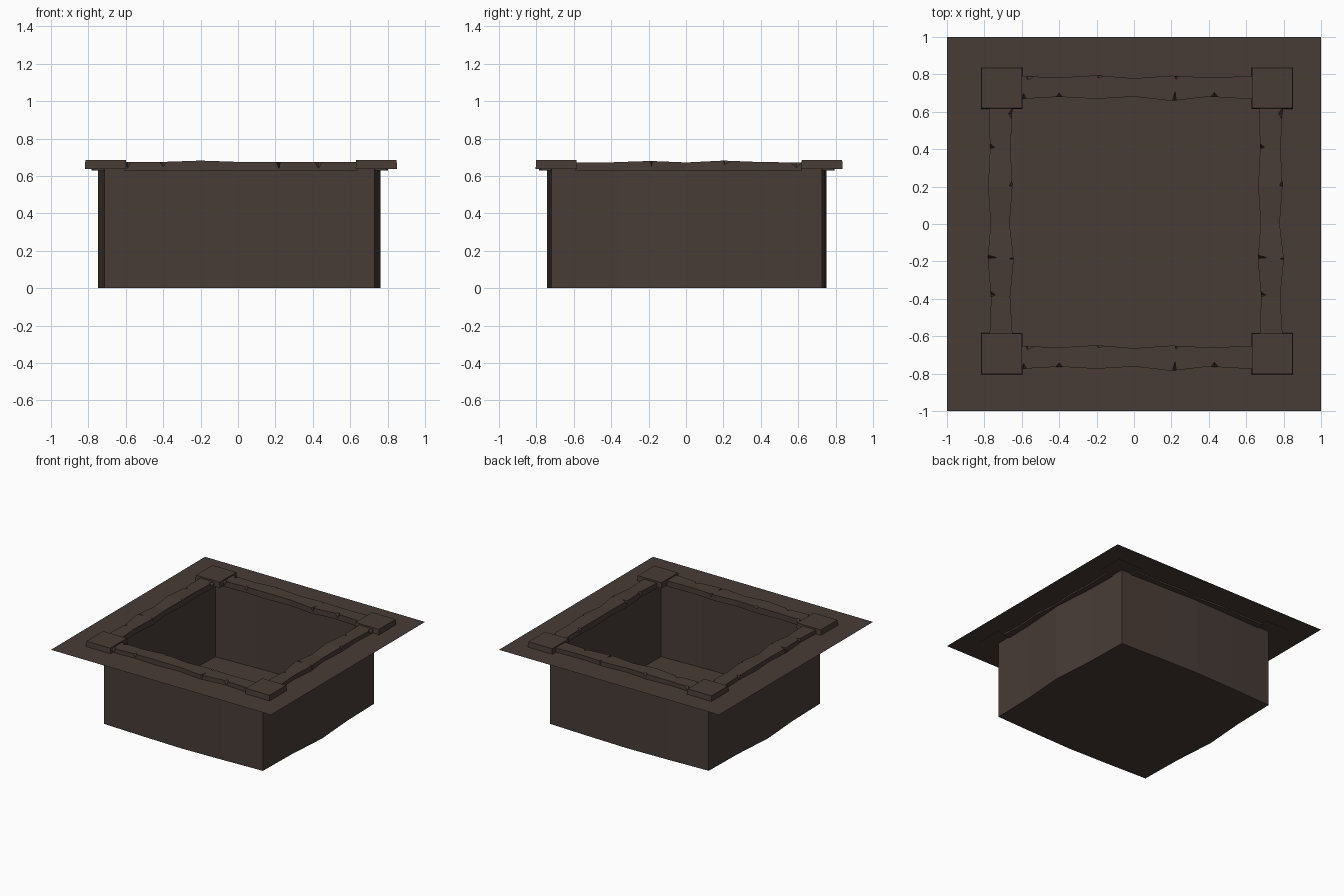
import bpy, bmesh

if "Cube" in bpy.data.objects:
    bpy.data.objects.remove(bpy.data.objects["Cube"])

GROUND = 0.64

mat = bpy.data.materials.new("dark earth brown")
mat.diffuse_color = (0.065, 0.045, 0.037, 1)
mat.use_nodes = True
mat.node_tree.nodes["Principled BSDF"].inputs["Base Color"].default_value = mat.diffuse_color


def make(name, bm, recalc=True):
    bmesh.ops.remove_doubles(bm, verts=bm.verts, dist=0.0001)
    if recalc:
        bmesh.ops.recalc_face_normals(bm, faces=bm.faces)
    me = bpy.data.meshes.new(name)
    bm.to_mesh(me)
    bm.free()
    me.materials.append(mat)
    ob = bpy.data.objects.new(name, me)
    bpy.context.collection.objects.link(ob)
    return ob


def interp(pts, t):
    for (a, va), (b, vb) in zip(pts, pts[1:]):
        if t <= b:
            return va + (vb - va) * (t - a) / (b - a)
    return pts[-1][1]


# Outlines running counter-clockwise: square ground edge and bulging pit edge
def loop(half, cx, cy, bulge_x, bulge_y):
    out = []
    for side in range(4):
        b = bulge_y if side % 2 == 0 else bulge_x
        for i in range(4):
            u = -half + half * i / 2
            v = half + b[i]
            x, y = [(u, -v), (v, u), (-u, v), (-v, -u)][side]
            out.append((x + cx, y + cy))
    return out


outer = loop(1, 0, 0, [0] * 4, [0] * 4)
pit = loop(0.722, 0.007, 0.004, [0, 0.008, 0.034, 0.008], [0, 0.014, 0.024, 0.014])


def strip(name, a, za, b, zb):
    bm = bmesh.new()
    va = [bm.verts.new((x, y, za)) for x, y in a]
    vb = [bm.verts.new((x, y, zb)) for x, y in b]
    n = len(a)
    for i in range(n):
        j = (i + 1) % n
        bm.faces.new((va[i], va[j], vb[j], vb[i]))
    return make(name, bm, False)


# Ground sheet with an opening, pit walls and pit floor
strip("ground", outer, GROUND, pit, GROUND)
strip("pit_walls", pit, GROUND, pit, 0)
bm = bmesh.new()
f = bm.faces.new([bm.verts.new((x, y, 0)) for x, y in pit])
bmesh.ops.triangulate(bm, faces=[f])
make("pit_floor", bm, False)


# Worn edging beam: wavy sides, with chipped top edges
def beam(name, lo, hi, top, chips, vertical, shift):
    stations = {t for t, _ in lo} | {t for t, _ in top}
    for t, side, d, w in chips:
        stations |= {t - w, t, t + w}
    end0, end1 = lo[0][0], lo[-1][0]
    stations = sorted(s for s in stations if end0 <= s <= end1)
    bm = bmesh.new()
    rings = []
    for s in stations:
        a, b, z = interp(lo, s), interp(hi, s), interp(top, s)
        cut = [0, 0]
        for t, side, d, w in chips:
            if abs(s - t) < 1e-6:
                cut[side] = d
        da, db = [min(0.036, c * 1.4) for c in cut]
        sec = [(a, 0.628), (b, 0.628), (b, z - db), (b - cut[1], z),
               (a + cut[0], z), (a, z - da)]
        ring = []
        for c, h in sec:
            p = (c + shift, s, h) if vertical else (s, c + shift, h)
            ring.append(bm.verts.new(p))
        rings.append(ring)
    for r, q in zip(rings, rings[1:]):
        for i in range(6):
            j = (i + 1) % 6
            bm.faces.new((r[i], r[j], q[j], q[i]))
    bm.faces.new(rings[0])
    bm.faces.new(rings[-1])
    make(name, bm)


ts = [-0.61, -0.4, -0.2, 0, 0.2, 0.4, 0.64]
tv = [-0.59, -0.39, -0.19, 0, 0.2, 0.4, 0.62]
h_lo = list(zip(ts, [-0.775, -0.763, -0.774, -0.762, -0.785, -0.762, -0.776]))
h_hi = list(zip(ts, [-0.652, -0.660, -0.648, -0.664, -0.650, -0.660, -0.652]))
h_top = list(zip(ts, [0.675, 0.675, 0.682, 0.675, 0.674, 0.675, 0.675]))
v_lo = list(zip(tv, [-0.772, -0.764, -0.782, -0.767, -0.780, -0.770, -0.775]))
v_hi = list(zip(tv, [-0.650, -0.662, -0.643, -0.665, -0.650, -0.660, -0.650]))
v_top = list(zip(tv, [0.672, 0.673, 0.680, 0.672, 0.682, 0.674, 0.672]))
h_chips = [(-0.59, 0, 0.03, 0.015), (-0.4, 0, 0.02, 0.018), (0.22, 0, 0.05, 0.015),
           (0.43, 0, 0.025, 0.02), (-0.57, 1, 0.02, 0.035), (-0.19, 1, 0.014, 0.03),
           (0.225, 1, 0.022, 0.045)]
v_chips = [(0.41, 0, 0.025, 0.02), (-0.18, 0, 0.05, 0.014), (-0.38, 0, 0.025, 0.02),
           (0.59, 1, 0.02, 0.03), (0.205, 1, 0.016, 0.03), (-0.185, 1, 0.025, 0.045)]
beam("front_beam", h_lo, h_hi, h_top, h_chips, False, 0)
beam("back_beam", h_lo, h_hi, h_top, h_chips, False, 1.443)
beam("left_beam", v_lo, v_hi, v_top, v_chips, True, 0)
beam("right_beam", v_lo, v_hi, v_top, v_chips, True, 1.444)

# Flat corner stones, top edge slightly narrowed
for name, cx, cy in [("front_left", -0.708, -0.693), ("front_right", 0.74, -0.693),
                     ("back_left", -0.708, 0.727), ("back_right", 0.74, 0.727)]:
    bm = bmesh.new()
    bmesh.ops.create_cube(bm, size=1)
    for v in bm.verts:
        k = 0.216 if v.co.z > 0 else 0.222
        v.co = (cx + v.co.x * k, cy + v.co.y * k, 0.684 if v.co.z > 0 else 0.638)
    make(name + "_corner_stone", bm)
